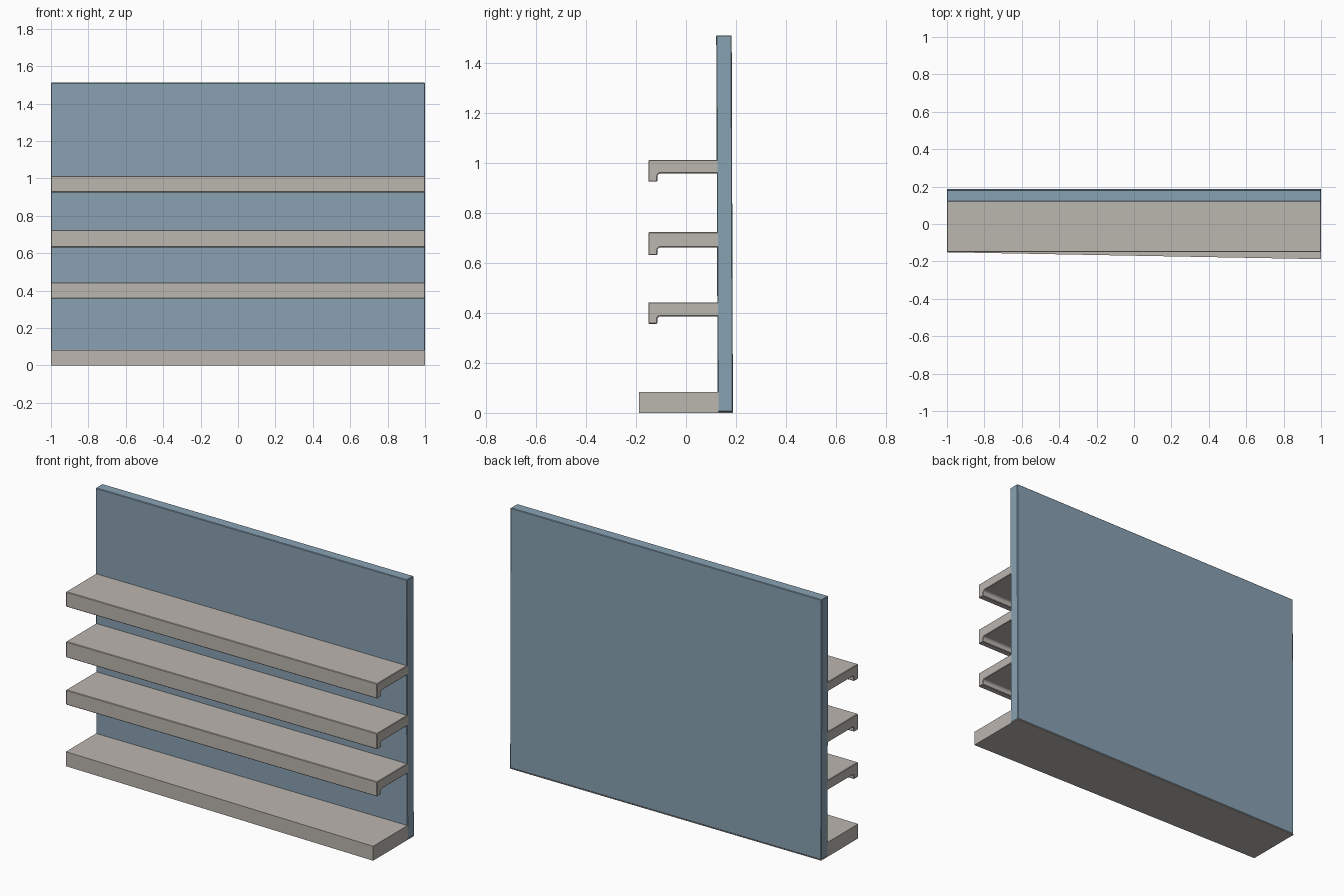
import bpy, bmesh

if "Cube" in bpy.data.objects:
    bpy.data.objects.remove(bpy.data.objects["Cube"])


def material(name, rgb):
    m = bpy.data.materials.new(name)
    m.diffuse_color = (*rgb, 1)
    m.use_nodes = True
    m.node_tree.nodes["Principled BSDF"].inputs["Base Color"].default_value = m.diffuse_color
    return m


blue = material("slate blue", (0.25, 0.36, 0.45))
grey = material("warm grey", (0.50, 0.465, 0.43))


def extrude(name, left, right, mat, x=1.0, bevel=0.003):
    """Solid between a (y, z) profile at -x and a matching one at +x."""
    bm = bmesh.new()
    a = [bm.verts.new((-x, y, z)) for y, z in left]
    b = [bm.verts.new((x, y, z)) for y, z in right]
    bm.faces.new(a)
    bm.faces.new(b[::-1])
    n = len(a)
    for i in range(n):
        j = (i + 1) % n
        bm.faces.new((a[i], b[i], b[j], a[j]))
    bmesh.ops.recalc_face_normals(bm, faces=bm.faces)
    me = bpy.data.meshes.new(name)
    bm.to_mesh(me)
    bm.free()
    me.materials.append(mat)
    ob = bpy.data.objects.new(name, me)
    bpy.context.collection.objects.link(ob)
    if bevel:
        mod = ob.modifiers.new("soft_edges", "BEVEL")
        mod.width = bevel
        mod.segments = 1
    return ob


# Back panel, leaning very slightly forward
panel = [(0.127, 0.004), (0.188, 0.004), (0.183, 1.512), (0.121, 1.512)]
extrude("back_panel", panel, panel, blue)


# Base plinth, a little deeper at the right end, with a thin sole under the panel
def base(front):
    return [(front, 0), (0.188, 0), (0.188, 0.004), (0.13, 0.004),
            (0.13, 0.084), (front, 0.084)]


extrude("base_plinth", base(-0.151), base(-0.188), grey, bevel=0)

# Three shelves with a downturned front lip
for i, (top, under, lip) in enumerate([(0.443, 0.387, 0.357),
                                       (0.724, 0.663, 0.632),
                                       (1.013, 0.959, 0.926)]):
    prof = [(0.135, top), (-0.151, top), (-0.151, lip), (-0.115, lip),
            (-0.115, under - 0.008), (-0.107, under), (0.135, under)]
    extrude(f"shelf_{i + 1}", prof, prof, grey)
